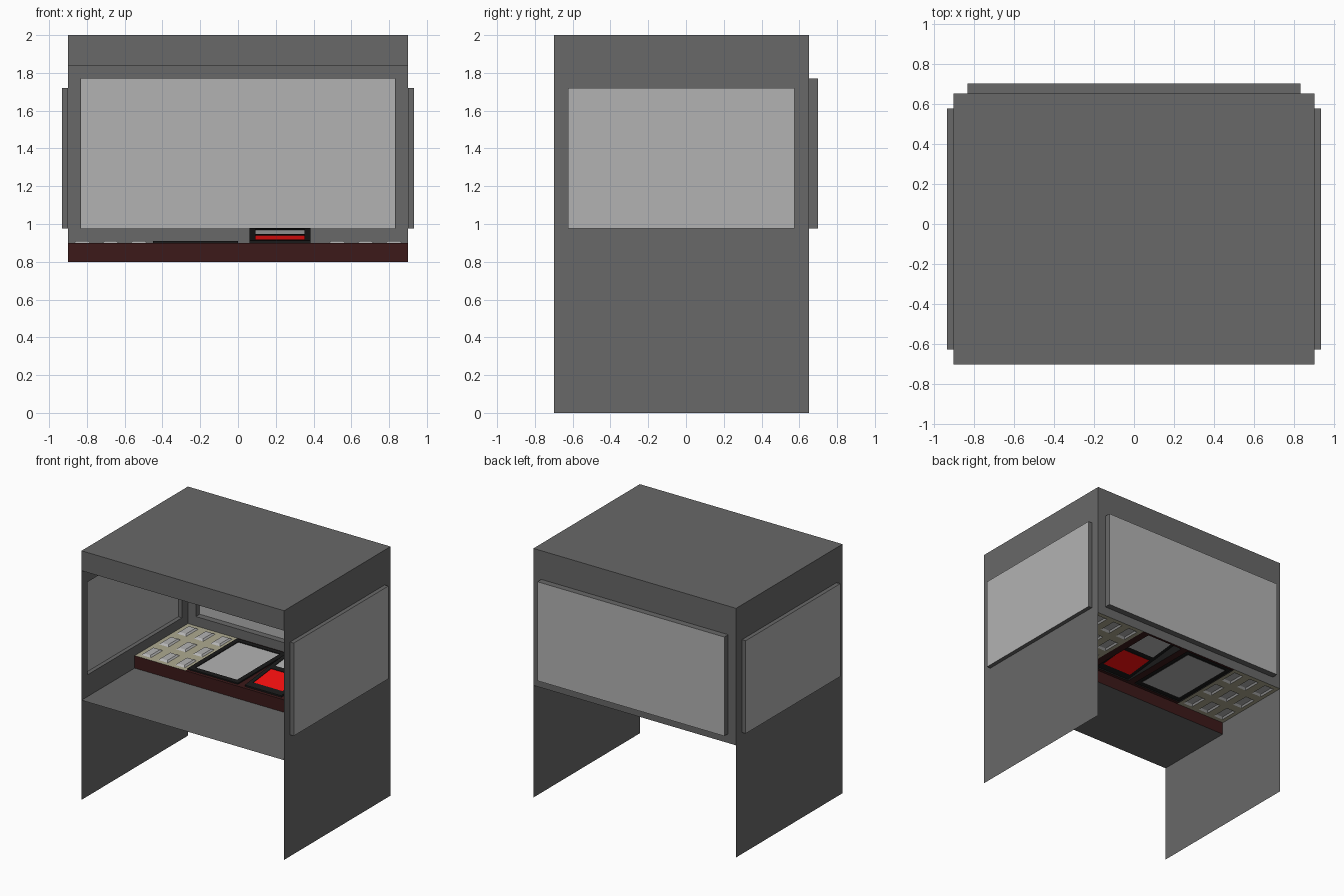
import bpy, bmesh

if "Cube" in bpy.data.objects:
    bpy.data.objects.remove(bpy.data.objects["Cube"])

def material(name, r, g, b):
    m = bpy.data.materials.new(name)
    m.diffuse_color = (r, g, b, 1)
    m.use_nodes = True
    m.node_tree.nodes["Principled BSDF"].inputs["Base Color"].default_value = m.diffuse_color
    return m

SHELL = material("dark_grey", 0.14, 0.14, 0.14)
PALE = material("pale_grey", 0.45, 0.45, 0.45)
MAROON = material("maroon", 0.045, 0.01, 0.01)
CREAM = material("cream", 0.42, 0.40, 0.28)
BLACK = material("black", 0.01, 0.01, 0.01)
RED = material("red", 1.0, 0.005, 0.005)

def stepped(name, rings, mats):
    """Sheet made of four-point rings, one material per band; a further material caps the last ring."""
    bm = bmesh.new()
    loops = [[bm.verts.new(p) for p in ring] for ring in rings]
    used = list(dict.fromkeys(mats))
    for a, b, mat in zip(loops, loops[1:], mats):
        for i in range(4):
            j = (i + 1) % 4
            bm.faces.new((a[i], a[j], b[j], b[i])).material_index = used.index(mat)
    if len(mats) == len(rings):
        bm.faces.new(loops[-1]).material_index = used.index(mats[-1])
    mesh = bpy.data.meshes.new(name)
    bm.to_mesh(mesh)
    bm.free()
    for m in used:
        mesh.materials.append(m)
    ob = bpy.data.objects.new(name, mesh)
    bpy.context.collection.objects.link(ob)
    return ob

def flat(x0, x1, y0, y1, za, zb=None):
    """Horizontal ring, sloping from za at the front to zb at the back."""
    zb = za if zb is None else zb
    return [(x0, y0, za), (x1, y0, za), (x1, y1, zb), (x0, y1, zb)]

def side(s, x, y0, y1, z0, z1):
    ring = [(s * x, y0, z0), (s * x, y1, z0), (s * x, y1, z1), (s * x, y0, z1)]
    return ring if s > 0 else ring[::-1]

def upright(y, hx, z0, z1, facing=-1):
    ring = [(-hx, y, z0), (hx, y, z0), (hx, y, z1), (-hx, y, z1)]
    return ring if facing < 0 else ring[::-1]

W, F, B, MID, H = 0.9, -0.7, 0.65, -0.025, 0.9

# side walls with windows pushed outwards
for s, label in ((-1, "left"), (1, "right")):
    stepped(label + "_wall",
            [side(s, W, F, B, 0, 2), side(s, W, -0.625, 0.575, 0.975, 1.72),
             side(s, W + 0.033, -0.625, 0.575, 0.975, 1.72)], [SHELL, SHELL, PALE])

# back wall with window, roof, front fascia, lower floor
stepped("back_wall", [upright(B, W, H, 2, 1), upright(B, 0.83, 0.975, 1.77, 1),
                      upright(0.7, 0.83, 0.975, 1.77, 1)], [SHELL, SHELL, PALE])
stepped("roof", [flat(-W, W, F, B, 2)], [SHELL])
stepped("front_fascia", [upright(F, W, 1.84, 2)], [SHELL])
stepped("lower_floor", [flat(-W, W, F, MID, 0.8)], [SHELL])
stepped("console_front", [upright(MID, W, 0.8, H)], [MAROON])

# button cells on both sides of the console
for s, label in ((-1, "left"), (1, "right")):
    for i in range(3):
        for j in range(3):
            x, y = s * (0.525 + 0.15 * i), MID + 0.225 * (j + 0.5)
            def cell(hx, hy, z):
                return flat(x - hx, x + hx, y - hy, y + hy, z)
            stepped(f"{label}_button_{i}_{j}",
                    [cell(0.075, 0.1125, H), cell(0.042, 0.076, H), cell(0.03, 0.06, H + 0.011)],
                    [CREAM, PALE, PALE])

# large flat screen with raised black frame
stepped("large_screen",
        [flat(-0.45, 0, MID, B, H), flat(-0.449, -0.001, 0, 0.63, H),
         flat(-0.449, -0.001, 0, 0.63, H + 0.01), flat(-0.41, -0.04, 0.045, 0.59, H + 0.01),
         flat(-0.41, -0.04, 0.045, 0.59, H + 0.004)],
        [MAROON, BLACK, BLACK, BLACK, PALE])

# sloping housing with a red and a pale screen
def slope(y):
    return 0.912 + (0.98 - 0.912) * y / 0.63

def tilted(x0, x1, y0, y1, drop=0.0):
    return flat(x0, x1, y0, y1, slope(y0) - drop, slope(y1) - drop)

stepped("sloped_housing",
        [flat(0, 0.45, MID, B, H), flat(0.06, 0.385, 0, 0.63, H), tilted(0.06, 0.385, 0, 0.63)],
        [MAROON, BLACK])
for name, y0, y1, a, b, mat in (("red_screen", 0, 0.315, 0.06, 0.29, RED),
                                ("upper_screen", 0.315, 0.63, 0.335, 0.565, PALE)):
    stepped(name, [tilted(0.06, 0.385, y0, y1), tilted(0.092, 0.353, a, b),
                   tilted(0.092, 0.353, a, b, 0.004)], [BLACK, BLACK, mat])
